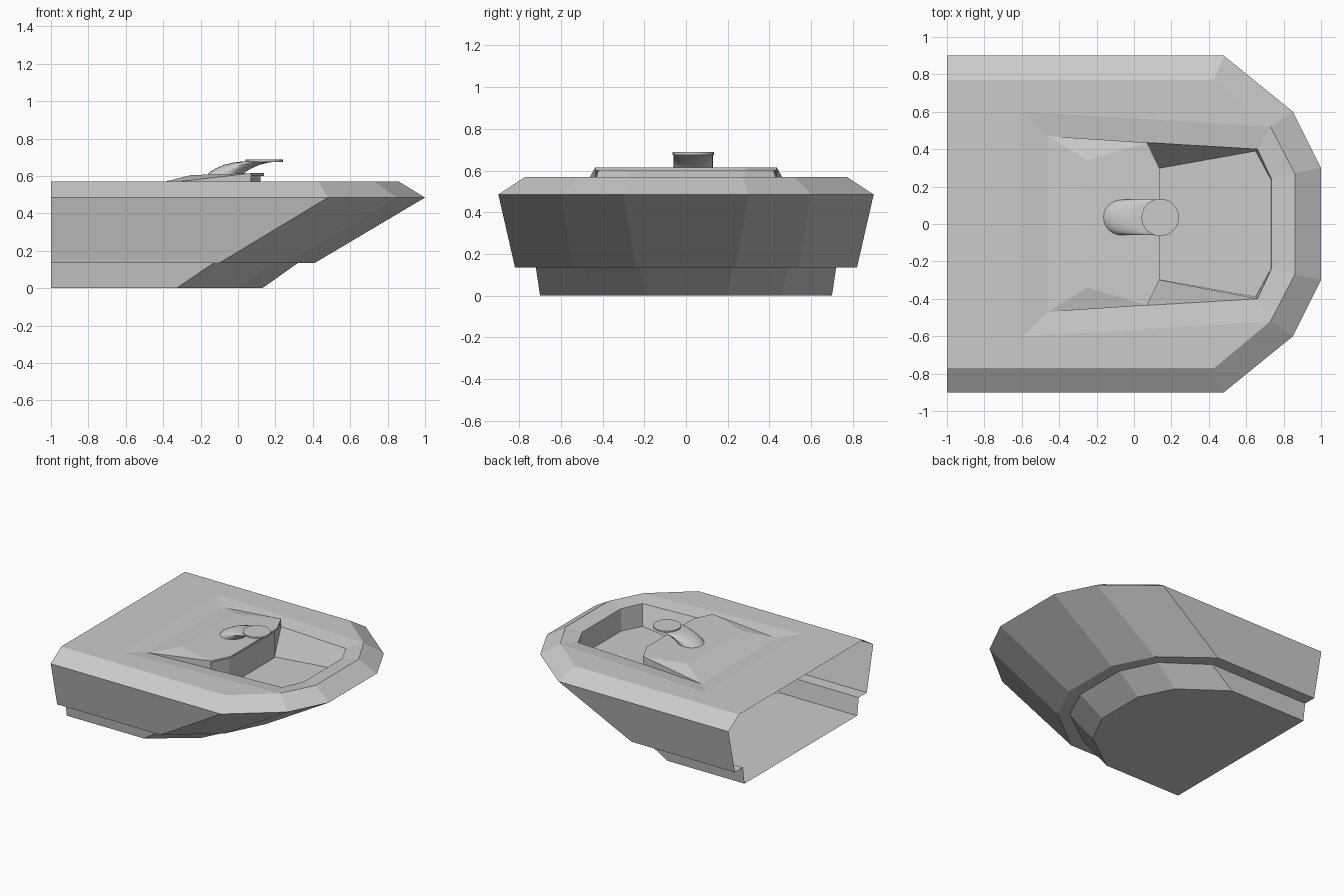
import bpy, bmesh, math
from mathutils import Vector

if "Cube" in bpy.data.objects:
    bpy.data.objects.remove(bpy.data.objects["Cube"])


def build(name, polys, up_face=None, up=1):
    """Mesh from polygons; up_face is the polygon whose normal must point up (1) or down (-1)."""
    bm = bmesh.new()
    cache = {}

    def vert(p):
        key = tuple(round(c, 4) for c in p)
        if key not in cache:
            cache[key] = bm.verts.new(p)
        return cache[key]

    ref = None
    for i, poly in enumerate(polys):
        vs = list(dict.fromkeys(vert(p) for p in poly))
        if len(vs) > 2:
            f = bm.faces.new(vs)
            if i == up_face:
                ref = f
    bmesh.ops.recalc_face_normals(bm, faces=bm.faces)
    if ref and ref.normal.z * up < 0:
        bmesh.ops.reverse_faces(bm, faces=bm.faces)
    me = bpy.data.meshes.new(name)
    bm.to_mesh(me)
    bm.free()
    ob = bpy.data.objects.new(name, me)
    bpy.context.collection.objects.link(ob)
    return ob


def mirror_loop(half, z):
    """Half outline (stern to bow, +y) to a full outline around the bow."""
    left = [(x, y, z) for x, y in half]
    return left + [(x, -y, z) for x, y in reversed(half)]


def bridge(a, b, closed=False):
    n = len(a)
    return [[a[i], a[(i + 1) % n], b[(i + 1) % n], b[i]]
            for i in range(n if closed else n - 1)]


# Hull side, lower step and bottom, open at the stern
keel = mirror_loop([(-1, .70), (-.33, .70), (0, .46), (.13, .20)], 0)
step_in = mirror_loop([(-1, .72), (-.13, .72), (.19, .49), (.32, .22)], .135)
step_out = mirror_loop([(-1, .82), (-.10, .82), (.26, .54), (.41, .24)], .135)
rub = mirror_loop([(-1, .90), (.48, .90), (.85, .60), (1, .30)], .485)
deck = mirror_loop([(-1, .77), (.43, .77), (.73, .52), (.86, .27)], .57)
hull = [keel]
for a, b in ((keel, step_in), (step_in, step_out), (step_out, rub), (rub, deck)):
    hull += bridge(a, b)

# Deck, dipping gently to the well opening
crest = mirror_loop([(-.59, .60), (.20, .553), (.73, .52), (.86, .27)], .57)
opening = mirror_loop([(-.46, .47), (.07, .435), (.66, .40), (.735, .24)], .553)
hull += bridge(deck, crest, True) + bridge(crest, opening, True)
build("bow_hull", hull, 0, -1)

# Sunken well with floor
Z = .38
well_top = opening[1:7]
well_low = mirror_loop([(.09, .29), (.65, .39), (.73, .24)], Z)
build("bow_well", [well_low] + bridge(well_top, well_low), 0, 1)

# Hatch roof: wedge with triangular sides, front lip and wall under it
zr = .615
back_l, back_r = opening[0], opening[7]
rl, rr = (-.25, .34, .605), (-.25, -.34, .605)
front = [(.07, .435, zr), (.14, .29, zr), (.14, -.29, zr), (.07, -.435, zr)]
lip = [(x, y, zr - .015) for x, y, z in front]
wall_top = [(.06, .42, .60), (.12, .28, .60), (.12, -.28, .60), (.06, -.42, .60)]
wall_low = [opening[1], (.12, .28, Z), (.12, -.28, Z), opening[6]]
build("hatch_roof", [
    [rl, rr] + front[::-1],
    [back_l, back_r, rr, rl],
    [back_l, rl, front[0]], [back_l, front[0], lip[0]], [back_l, lip[0], opening[1]],
    [back_r, rr, front[3]], [back_r, front[3], lip[3]], [back_r, lip[3], opening[6]],
] + bridge(front, lip) + bridge(lip, wall_top) + bridge(wall_top, wall_low), 0, 1)


# Leaning vent with a flat round cap
def circle(cx, z, r, n=24, cy=.035):
    return [(cx + r * math.cos(math.tau * i / n), cy + r * math.sin(math.tau * i / n), z)
            for i in range(n)]


def stack(name, rings):
    polys = [rings[-1]]
    for a, b in zip(rings, rings[1:]):
        polys += bridge(a, b, True)
    ob = build(name, polys + [rings[0]], 0, 1)
    bpy.context.view_layer.objects.active = ob
    ob.select_set(True)
    bpy.ops.object.shade_smooth_by_angle(angle=math.radians(35))
    ob.select_set(False)


stack("vent_pipe", [circle(x, z, .095) for x, z in
                    ((-.075, .60), (-.055, .622), (-.025, .64), (.02, .66), (.07, .672), (.12, .678))])
stack("vent_cap", [circle(.14, .675, .1), circle(.14, .688, .1)])
